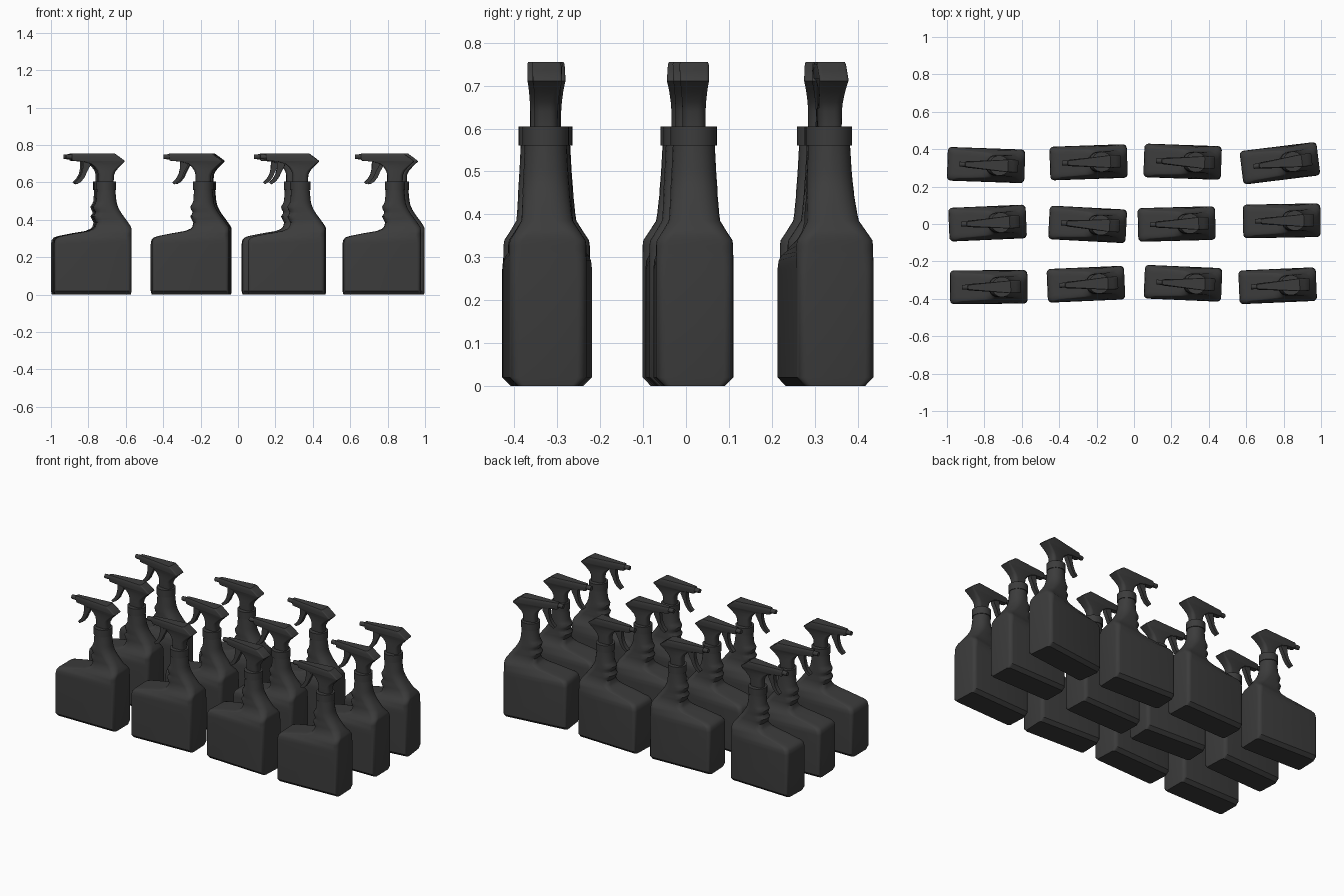
import bpy, bmesh
from math import pi, cos, sin, radians
from mathutils import Matrix, Vector

mat = bpy.data.materials.new("dark_plastic")
mat.diffuse_color = (0.045, 0.045, 0.045, 1)
parts = []


def finish(name, bm):
    bmesh.ops.recalc_face_normals(bm, faces=bm.faces)
    me = bpy.data.meshes.new(name)
    bm.to_mesh(me)
    bm.free()
    me.materials.append(mat)
    ob = bpy.data.objects.new(name, me)
    bpy.context.collection.objects.link(ob)
    parts.append(ob)
    return ob


def loft(name, sections, n=5):
    """Stack rounded sections: z, left x, right x, left half depth, right half depth, radius."""
    bm = bmesh.new()
    rings = []
    for z, x0, x1, hl, hr, r in sections:
        ring = []
        for k, (x, h, sx, sy) in enumerate([(x1, hr, 1, 1), (x0, hl, -1, 1),
                                            (x0, hl, -1, -1), (x1, hr, 1, -1)]):
            q = min(r, h * 0.98, (x1 - x0) * 0.49)
            for i in range(n + 1):
                a = (k + i / n) * pi / 2
                ring.append(bm.verts.new((x - sx * q + q * cos(a), sy * (h - q) + q * sin(a), z)))
        rings.append(ring)
    m = len(rings[0])
    for a, b in zip(rings, rings[1:]):
        for i in range(m):
            bm.faces.new((a[i], a[(i + 1) % m], b[(i + 1) % m], b[i]))
    bm.faces.new(rings[0])
    bm.faces.new(rings[-1])
    return finish(name, bm)


def tube(name, r1, r2, length, centre, along_x=False, segs=28):
    bm = bmesh.new()
    rot = Matrix.Rotation(pi / 2, 4, 'Y') if along_x else Matrix()
    bmesh.ops.create_cone(bm, cap_ends=True, segments=segs, radius1=r1, radius2=r2,
                          depth=length, matrix=Matrix.Translation(centre) @ rot)
    return finish(name, bm)


# bottle body with offset shoulder and wavy finger grip
loft("bottle_body", [
    (0.000, -.202, .204, .070, .070, .015),
    (0.020, -.207, .207, .090, .090, .022),
    (0.270, -.207, .207, .090, .090, .022),
    (0.292, -.203, .207, .088, .090, .024),
    (0.305, -.192, .207, .082, .090, .026),
    (0.313, -.170, .207, .075, .090, .028),
    (0.327, -.100, .207, .072, .090, .028),
    (0.340, -.025, .207, .068, .088, .028),
    (0.352, .004, .207, .064, .080, .030),
    (0.363, .014, .204, .060, .073, .032),
    (0.385, .019, .190, .056, .060, .040),
    (0.402, .010, .178, .055, .058, .042),
    (0.418, .002, .166, .054, .057, .044),
    (0.432, .012, .156, .053, .056, .046),
    (0.442, .014, .150, .053, .055, .046),
    (0.455, .006, .142, .053, .055, .048),
    (0.470, .002, .135, .052, .054, .048),
    (0.485, .012, .130, .052, .053, .048),
    (0.500, .018, .127, .051, .052, .048),
    (0.560, .022, .121, .049, .049, .049)])

# screw collar
tube("collar", .054, .054, .045, (.071, 0, .5825))

# sprayer head with neck and pointed back
loft("sprayer_head", [
    (0.600, .030, .112, .025, .027, .020),
    (0.640, .030, .114, .025, .027, .020),
    (0.662, .024, .124, .022, .028, .018),
    (0.685, .008, .145, .019, .030, .014),
    (0.700, -.012, .160, .018, .032, .010),
    (0.711, -.050, .172, .017, .034, .008),
    (0.716, -.108, .170, .015, .034, .008),
    (0.735, -.112, .145, .017, .034, .008),
    (0.750, -.112, .124, .015, .034, .008),
    (0.755, -.110, .118, .012, .032, .008)])

# nozzle tip
tube("nozzle", .013, .014, .05, (-.117, 0, .737), True, 20)

# trigger
bm = bmesh.new()
outline = [(-.052, .715), (-.053, .675), (-.060, .645), (-.074, .620), (-.094, .600),
           (-.084, .590), (-.062, .603), (-.043, .627), (-.030, .657), (-.012, .690), (-.010, .715)]
face = bm.faces.new([bm.verts.new((x, -.013, z)) for x, z in outline])
ext = bmesh.ops.extrude_face_region(bm, geom=[face])
bmesh.ops.translate(bm, vec=Vector((0, .026, 0)),
                    verts=[g for g in ext["geom"] if isinstance(g, bmesh.types.BMVert)])
finish("trigger", bm)

for ob in parts:
    ob.select_set(True)
bpy.context.view_layer.objects.active = parts[0]
bpy.ops.object.shade_smooth_by_angle(angle=radians(35))

# twelve bottles in a loose grid: x, y, turn in degrees
spots = [(-.791, .315, -2), (-.243, .330, 2), (.260, .333, -2), (.780, .325, 7),
         (-.783, .005, 2.5), (-.248, -.002, -3), (.228, .000, 1.5), (.790, .017, 1),
         (-.777, -.337, .5), (-.257, -.322, 2.5), (.262, -.317, -2.5), (.768, -.330, 2.5)]
originals = list(parts)
for i, (x, y, turn) in enumerate(spots):
    place = Matrix.Translation((x, y, 0)) @ Matrix.Rotation(radians(turn), 4, 'Z')
    for ob in originals:
        item = ob
        if i:
            item = ob.copy()
            bpy.context.collection.objects.link(item)
        item.matrix_world = place
